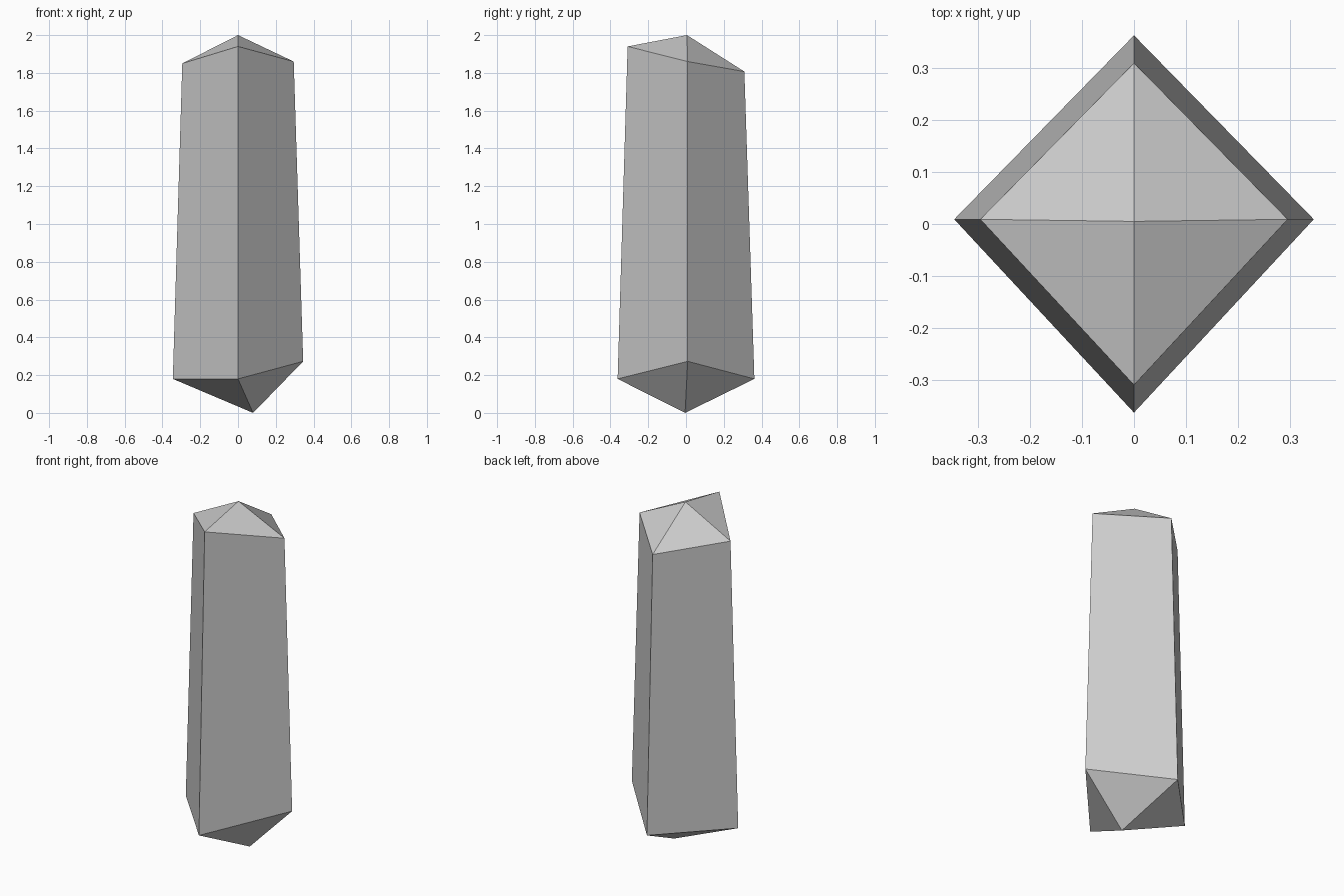
import bpy, bmesh

if "Cube" in bpy.data.objects:
    bpy.data.objects.remove(bpy.data.objects["Cube"])

bm = bmesh.new()


def ring(rx, ry, heights):
    """Diamond ring ordered right, back, left, front, with one height per corner."""
    y0 = 0.009
    spots = [(rx, y0), (0, ry), (-rx, y0), (0, -ry)]
    return [bm.verts.new((x, y, z)) for (x, y), z in zip(spots, heights)]


# Tapered four-sided shaft with slanted ends, closed by two off-centre points
lower = ring(0.345, 0.362, (0.273, 0.18, 0.18, 0.18))
upper = ring(0.295, 0.309, (1.86, 1.807, 1.85, 1.94))
base_tip = bm.verts.new((0.08, -0.005, 0))
top_tip = bm.verts.new((0, 0.005, 2))

for i in range(4):
    j = (i + 1) % 4
    bm.faces.new((lower[i], lower[j], upper[j], upper[i]))
    bm.faces.new((upper[i], upper[j], top_tip))
    bm.faces.new((lower[j], lower[i], base_tip))

bmesh.ops.recalc_face_normals(bm, faces=bm.faces[:])
mesh = bpy.data.meshes.new("crystal_shard")
bm.to_mesh(mesh)
bm.free()
bpy.context.collection.objects.link(bpy.data.objects.new("crystal_shard", mesh))
